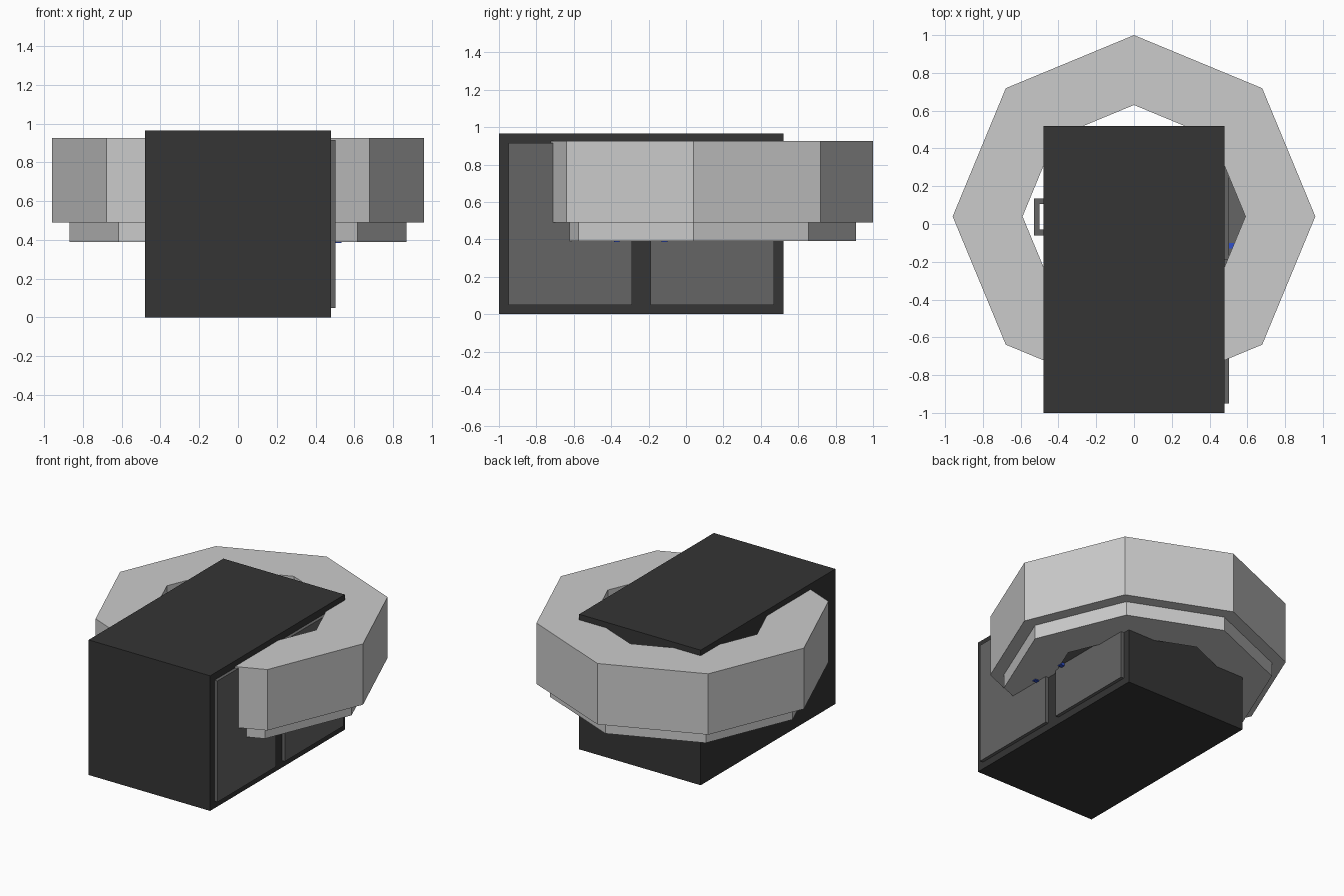
import bpy, bmesh, math

if "Cube" in bpy.data.objects:
    bpy.data.objects.remove(bpy.data.objects["Cube"])


def material(name, rgb):
    m = bpy.data.materials.new(name)
    m.diffuse_color = (*rgb, 1)
    m.use_nodes = True
    m.node_tree.nodes["Principled BSDF"].inputs["Base Color"].default_value = m.diffuse_color
    return m


dark = material("charcoal", (0.035, 0.035, 0.035))
panel_grey = material("panel_grey", (0.13, 0.13, 0.13))
light_grey = material("light_grey", (0.6, 0.6, 0.6))
blue = material("blue", (0.03, 0.08, 0.6))


def finish(name, bm, mat):
    bmesh.ops.recalc_face_normals(bm, faces=bm.faces)
    me = bpy.data.meshes.new(name)
    bm.to_mesh(me)
    bm.free()
    me.materials.append(mat)
    ob = bpy.data.objects.new(name, me)
    bpy.context.collection.objects.link(ob)
    return ob


def box(name, x, y, z, mat):
    bm = bmesh.new()
    bmesh.ops.create_cube(bm, size=1)
    for v in bm.verts:
        for i, (a, b) in enumerate((x, y, z)):
            v.co[i] = (a + b) / 2 + v.co[i] * (b - a)
    return finish(name, bm, mat)


def octagon_ring(name, profile, cy, mat):
    """Sweep a closed (radius, z) profile round eight corners."""
    bm = bmesh.new()
    rings = []
    for k in range(8):
        a = math.radians(45 * k)
        rings.append([bm.verts.new((r * math.cos(a), cy + r * math.sin(a), z))
                      for r, z in profile])
    n = len(profile)
    for k in range(8):
        p, q = rings[k], rings[(k + 1) % 8]
        for i in range(n):
            j = (i + 1) % n
            bm.faces.new((p[i], q[i], q[j], p[j]))
    return finish(name, bm, mat)


# Cabinet body
box("cabinet", (-0.48, 0.48), (-1.0, 0.52), (0, 0.965), dark)

# Two raised panels on the right side
for label, y0, y1 in (("front", -0.95, -0.29), ("rear", -0.19, 0.47)):
    box(label + "_side_panel", (0.47, 0.503), (y0, y1), (0.05, 0.915), panel_grey)

# Stepped octagonal ring around the cabinet
octagon_ring("octagon_ring",
             [(0.59, 0.925), (0.96, 0.925), (0.96, 0.49),
              (0.87, 0.49), (0.87, 0.39), (0.59, 0.39)], 0.04, light_grey)

# Narrow shelf in the gap on the right, with two blue tabs
box("side_shelf", (0.48, 0.60), (-0.40, 0.47), (0.405, 0.425), panel_grey)
for i, y in enumerate((-0.115, -0.37)):
    box(f"blue_tab_{i + 1}", (0.50, 0.535), (y - 0.015, y + 0.015), (0.385, 0.43), blue)

# C-shaped handle on the left side
box("handle_grip", (-0.53, -0.50), (-0.06, 0.135), (0.60, 0.64), panel_grey)
for label, y0 in (("front", -0.06), ("rear", 0.105)):
    box(label + "_handle_post", (-0.50, -0.47), (y0, y0 + 0.03), (0.60, 0.64), panel_grey)
